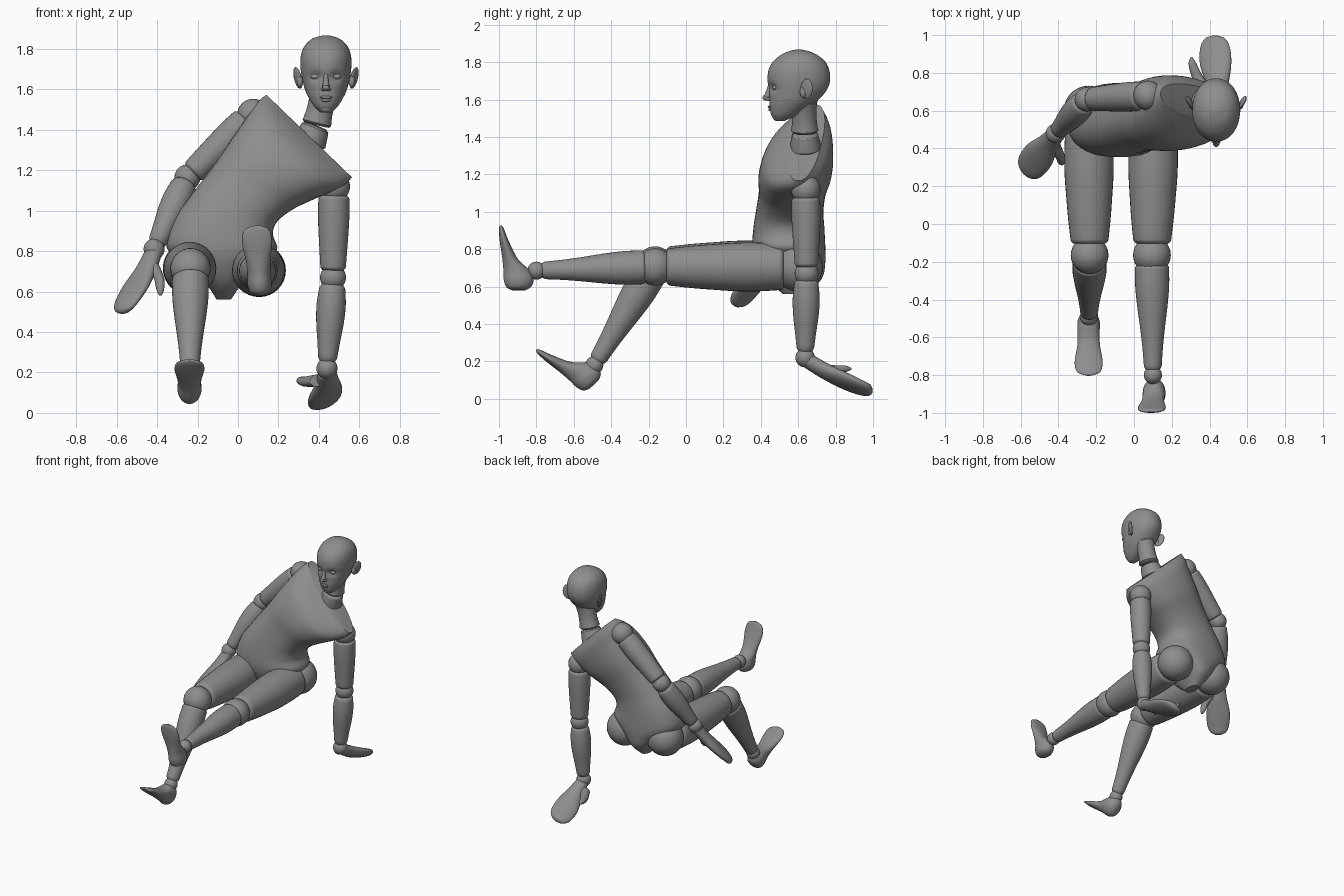
import bpy, math
from mathutils import Vector

if "Cube" in bpy.data.objects:
    bpy.data.objects.remove(bpy.data.objects["Cube"])

COLOR = (0.27, 0.27, 0.27, 1)
grey = bpy.data.materials.new("mannequin grey")
grey.use_nodes = True
grey.diffuse_color = COLOR
grey.node_tree.nodes["Principled BSDF"].inputs["Base Color"].default_value = COLOR


def finish(obj, name, angle=40):
    obj.name = name
    obj.data.materials.clear()
    obj.data.materials.append(grey)
    bpy.ops.object.select_all(action="DESELECT")
    obj.select_set(True)
    bpy.context.view_layer.objects.active = obj
    bpy.ops.object.shade_smooth_by_angle(angle=math.radians(angle))
    return obj


def smooth_rows(rows, steps=5):
    """Catmull-Rom interpolation of rows of numbers."""
    out = []
    for i in range(len(rows) - 1):
        quad = [rows[max(i - 1, 0)], rows[i], rows[i + 1], rows[min(i + 2, len(rows) - 1)]]
        for s in range(steps):
            t = s / steps
            out.append([0.5 * (2 * b + (c - a) * t + (2*a - 5*b + 4*c - d) * t**2
                               + (3*b - a - 3*c + d) * t**3) for a, b, c, d in zip(*quad)])
    return out + [list(rows[-1])]


def loft(name, sections, sides=32, power=2.0, angle=40):
    """Skin rings given as (centre, half axis u, half axis v)."""
    verts, faces = [], []
    def shape(c):
        return math.copysign(abs(c) ** (2 / power), c)
    for centre, u, v in sections:
        for k in range(sides):
            a = math.tau * k / sides
            verts.append(centre + u * shape(math.cos(a)) + v * shape(math.sin(a)))
    for r in range(len(sections) - 1):
        for k in range(sides):
            n = (k + 1) % sides
            faces.append((r*sides + k, r*sides + n, (r+1)*sides + n, (r+1)*sides + k))
    last = (len(sections) - 1) * sides
    faces += [tuple(reversed(range(sides))), tuple(range(last, last + sides))]
    mesh = bpy.data.meshes.new(name)
    mesh.from_pydata(verts, [], faces)
    # Turn the surface outwards if the rings ran the other way
    centre, u, v = sections[0]
    if u.cross(v).dot(sections[-1][0] - centre) < 0:
        mesh.flip_normals()
    obj = bpy.data.objects.new(name, mesh)
    bpy.context.collection.objects.link(obj)
    return finish(obj, name, angle)


def limb(name, a, b, radii):
    """Turned limb piece from a to b with evenly spaced radii."""
    a, b = Vector(a), Vector(b)
    axis = (b - a).normalized()
    u = axis.orthogonal().normalized()
    v = axis.cross(u)
    rows = smooth_rows([(i / (len(radii) - 1), r) for i, r in enumerate(radii)], 4)
    edge = 0.012 / (b - a).length
    rows = [(0, rows[0][1] * .85), (edge, rows[0][1])] + rows[1:-1] \
        + [(1 - edge, rows[-1][1]), (1, rows[-1][1] * .85)]
    return loft(name, [(a.lerp(b, t), u * r, v * r) for t, r in rows], angle=55)


def ball(name, centre, size):
    bpy.ops.mesh.primitive_uv_sphere_add(segments=28, ring_count=16, location=centre)
    obj = bpy.context.object
    obj.scale = size if isinstance(size, tuple) else (size,) * 3
    return finish(obj, name, 80)


def strip(name, rows, across):
    """Flattened form: rows of x, y, z, half width, half thickness."""
    rows = smooth_rows(rows)
    across = Vector(across).normalized()
    secs = []
    for i, row in enumerate(rows):
        ahead = Vector(rows[min(i + 1, len(rows) - 1)][:3]) - Vector(rows[max(i - 1, 0)][:3])
        secs.append((Vector(row[:3]), across * row[3], ahead.cross(across).normalized() * row[4]))
    return loft(name, secs, angle=80)


# Torso: centre, half width, half depth, sideways tilt, twist
torso = smooth_rows([
    (-.07, .58, .56, .035, .06, 0, 0),
    (-.07, .575, .64, .09, .15, 0, 0),
    (-.075, .56, .73, .18, .185, 0, 0),
    (-.08, .55, .81, .272, .195, -1, 0),
    (-.075, .55, .91, .25, .19, -7, 0),
    (-.02, .555, 1.01, .22, .18, -19, -.03),
    (.07, .57, 1.11, .222, .18, -29, -.07),
    (.17, .585, 1.205, .25, .195, -37, -.12),
    (.26, .60, 1.285, .282, .18, -42, -.16),
    (.315, .625, 1.335, .30, .14, -44, -.17),
    (.352, .645, 1.37, .298, .08, -44, -.17)])
sections = []
for x, y, z, w, d, tilt, twist in torso:
    t = math.radians(tilt)
    u = Vector((math.cos(t), twist, math.sin(t))).normalized()
    v = Vector((0, 1, 0)) - u * u.y
    sections.append((Vector((x, y, z)), u * w, v.normalized() * d))
loft("torso", sections, 48, 2.3)

# Neck
limb("neck_base", (.35, .64, 1.33), (.385, .635, 1.42), [.085, .078, .068])
limb("neck", (.388, .635, 1.425), (.43, .63, 1.60), [.074, .066, .066, .074])

# Head: height, front, back, half width
HX = .435
head_rows = smooth_rows([
    (1.485, .482, .525, .025), (1.515, .457, .59, .058), (1.56, .447, .66, .086),
    (1.60, .446, .71, .104), (1.65, .443, .752, .117), (1.70, .436, .77, .125),
    (1.76, .442, .765, .125), (1.81, .472, .738, .109), (1.85, .528, .68, .07),
    (1.868, .59, .615, .015)])
head = loft("head", [(Vector((HX, (f + b) / 2, z)), Vector((w, 0, 0)), Vector((0, (b - f) / 2, 0)))
                     for z, f, b, w in head_rows], 64, 2.1, 80)
for vert in head.data.vertices:
    if vert.co.y < .55:
        side = (abs(vert.co.x - HX) - .05) / .032
        rise = (vert.co.z - 1.665) / .024
        vert.co.y += .018 * math.exp(-side * side - rise * rise)

# Face
limb("nose", (HX, .452, 1.69), (HX, .431, 1.607), [.009, .012, .019])
ball("nose_tip", (HX, .426, 1.609), (.017, .018, .014))
ball("upper_lip", (HX, .451, 1.561), (.03, .014, .008))
ball("lower_lip", (HX, .454, 1.547), (.024, .014, .009))
ball("chin", (HX, .487, 1.507), (.032, .024, .022))
for side, s in (("right", -1), ("left", 1)):
    ball(side + "_eye", (HX + s * .05, .476, 1.664), (.026, .016, .014))
    ball(side + "_nostril", (HX + s * .014, .439, 1.601), (.01, .012, .009))
    ear = ball(side + "_ear", (HX + s * .139, .645, 1.657), (.011, .036, .055))
    ear.rotation_euler = (math.radians(-12), math.radians(s * 10), math.radians(s * -28))
    lobe = ball(side + "_ear_inner", (HX + s * .128, .628, 1.64), (.016, .02, .03))

# Arms: shoulder, elbow and wrist joints
arms = {"left": ((.475, .64, 1.12), (.47, .645, .67), (.44, .637, .22)),
        "right": ((.075, .68, 1.475), (-.25, .66, 1.165), (-.415, .48, .81))}
for side, joints in arms.items():
    shoulder, elbow, wrist = map(Vector, joints)
    ball(side + "_shoulder_joint", shoulder, .079)
    ball(side + "_elbow_joint", elbow, .064)
    ball(side + "_wrist_joint", wrist, .052)
    limb(side + "_upper_arm", shoulder.lerp(elbow, .10), elbow.lerp(shoulder, .08),
         [.076, .078, .074, .068, .062])
    limb(side + "_forearm", elbow.lerp(wrist, .08), wrist.lerp(elbow, .08),
         [.062, .072, .068, .056, .045])

# Hands
strip("left_hand", [(.44, .65, .205, .045, .04), (.44, .74, .15, .062, .04),
                    (.432, .84, .10, .088, .036), (.43, .93, .062, .085, .03),
                    (.43, .98, .046, .058, .024), (.43, .997, .043, .015, .01)], (.9, 0, .36))
strip("left_thumb", [(.39, .69, .16, .035, .03), (.335, .78, .155, .028, .025),
                     (.308, .85, .16, .02, .018), (.303, .882, .16, .006, .006)], (.9, .3, .2))
strip("right_hand", [(-.415, .475, .80, .045, .04), (-.455, .42, .71, .062, .04),
                     (-.505, .36, .625, .086, .036), (-.55, .305, .55, .08, .03),
                     (-.57, .28, .51, .055, .024), (-.575, .27, .494, .015, .01)], (.68, -.7, .1))
strip("right_thumb", [(-.425, .43, .74, .035, .03), (-.392, .36, .67, .028, .025),
                      (-.385, .33, .61, .02, .018), (-.385, .318, .582, .006, .006)], (.7, -.6, .1))

# Legs: hip, knee and ankle joints
legs = {"left": ((.105, .60, .705), (.095, -.165, .705), (.10, -.80, .685)),
        "right": ((-.24, .60, .715), (-.235, -.165, .715), (-.238, -.49, .18))}
for side, joints in legs.items():
    hip, knee, ankle = map(Vector, joints)
    ball(side + "_hip_joint", hip, .132)
    ball(side + "_knee_joint", knee, .1)
    ball(side + "_ankle_joint", ankle, .048)
    limb(side + "_thigh", hip.lerp(knee, .10), knee.lerp(hip, .08),
         [.122, .13, .13, .122, .112, .098])
    limb(side + "_shin", knee.lerp(ankle, .08), ankle.lerp(knee, .05),
         [.09, .09, .08, .066, .054, .046])

# Feet: distance from heel, sole, instep, half width
foot_rows = smooth_rows([(-.005, .07, .14, .02), (.012, .04, .17, .048), (.05, .026, .185, .06),
                         (.10, .024, .165, .058), (.165, .018, .10, .06), (.26, .004, .052, .074),
                         (.32, 0, .028, .062), (.342, .004, .016, .02)])
feet = {"left": ((.11, -1, .585), (-.06, 0, 1), (0, 1, 0)),
        "right": ((-.24, -.57, .008), (.0, -.69, .72), (0, .72, .69))}
for side, (origin, along, up) in feet.items():
    origin, along, up = Vector(origin), Vector(along).normalized(), Vector(up).normalized()
    across = along.cross(up)
    loft(side + "_foot", [(origin + along * t + up * ((lo + hi) / 2), across * w, up * ((hi - lo) / 2))
                          for t, lo, hi, w in foot_rows], angle=80)
